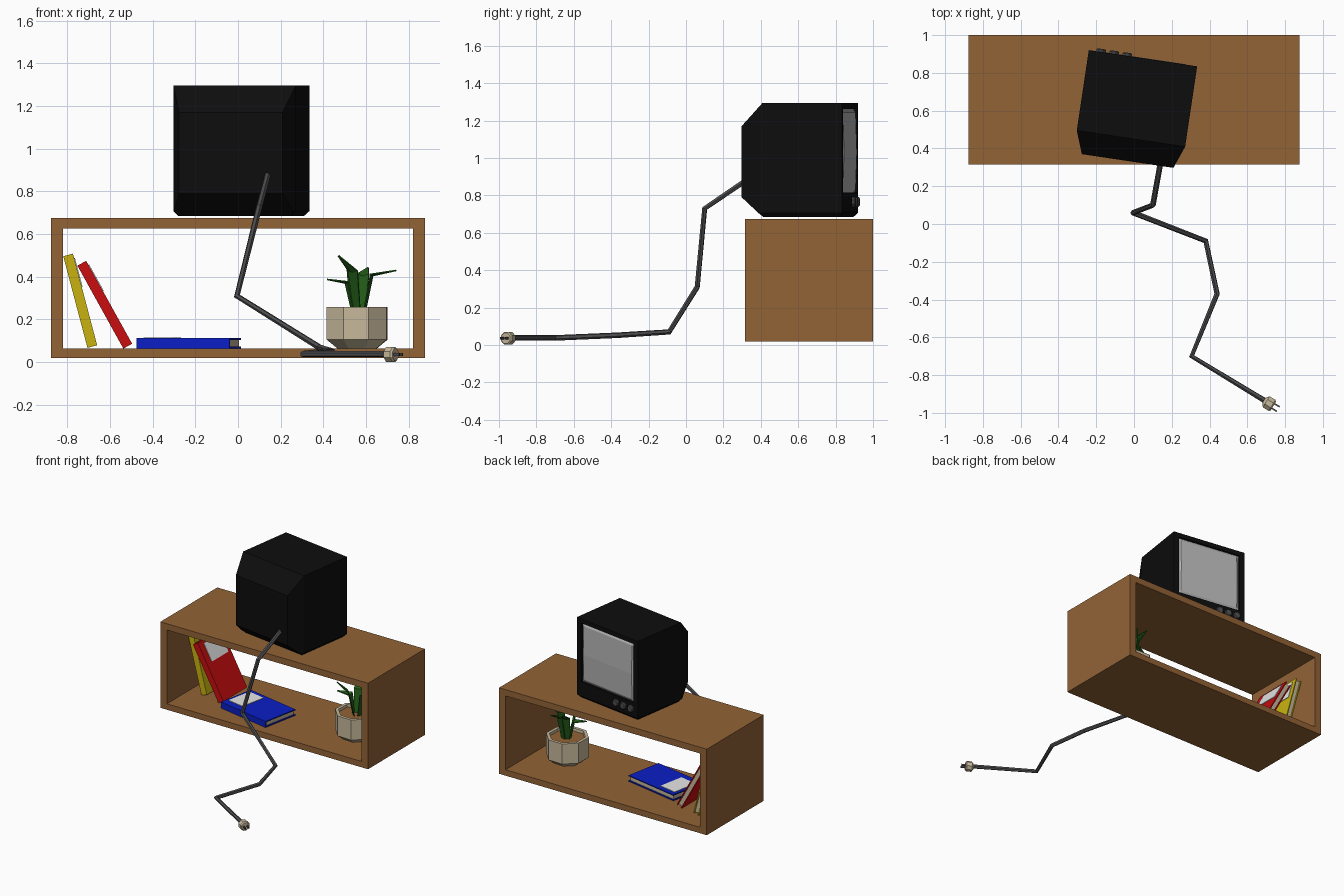
import bpy, bmesh
from math import radians, sin, cos, pi
from mathutils import Vector, Matrix

cube = bpy.data.objects.get("Cube")
if cube:
    bpy.data.objects.remove(cube, do_unlink=True)


def material(name, r, g, b):
    m = bpy.data.materials.new(name)
    m.use_nodes = True
    m.diffuse_color = (r, g, b, 1)
    node = next(n for n in m.node_tree.nodes if n.type == "BSDF_PRINCIPLED")
    node.inputs["Base Color"].default_value = (r, g, b, 1)
    return m


WOOD = material("wood", .29, .125, .037)
BLACK = material("black_plastic", .004, .004, .004)
GREY = material("dark_grey", .075, .075, .08)
GLASS = material("screen_grey", .47, .47, .47)
YELLOW = material("yellow_cover", .58, .45, .005)
RED = material("red_cover", .58, .004, .005)
BLUE = material("blue_cover", .003, .013, .55)
CREAM = material("cream", .57, .48, .33)
GREEN = material("leaf_green", .016, .105, .009)
WHITE = material("white_label", .8, .8, .8)


def finish(name, bm, mat, matrix=Matrix()):
    bmesh.ops.recalc_face_normals(bm, faces=bm.faces)
    mesh = bpy.data.meshes.new(name)
    bm.to_mesh(mesh)
    bm.free()
    mesh.materials.append(mat)
    ob = bpy.data.objects.new(name, mesh)
    ob.matrix_world = matrix
    bpy.context.collection.objects.link(ob)
    return ob


def box(name, lo, hi, mat, matrix=Matrix()):
    lo, hi = Vector(lo), Vector(hi)
    bm = bmesh.new()
    bmesh.ops.create_cube(bm, size=1)
    for v in bm.verts:
        v.co = (lo + hi) / 2 + v.co * (hi - lo)
    return finish(name, bm, mat, matrix)


def lathe(name, profile, sides, mat, matrix=Matrix()):
    """Closed ring-by-ring solid around local z; both ends are capped."""
    bm = bmesh.new()
    rings = []
    for r, z in profile:
        angles = [2 * pi * (i + .5) / sides for i in range(sides)]
        rings.append([bm.verts.new((r * cos(a), r * sin(a), z)) for a in angles])
    for a, b in zip(rings, rings[1:]):
        for i in range(sides):
            j = (i + 1) % sides
            bm.faces.new((a[i], a[j], b[j], b[i]))
    bm.faces.new(rings[0])
    bm.faces.new(rings[-1])
    return finish(name, bm, mat, matrix)


# Open shelf: one frame extruded from front to back
bm = bmesh.new()
loops = []
for y in (.315, 1):
    for x, z0, z1 in ((.875, .02, .675), (.82, .065, .627)):
        loops.append([bm.verts.new(c) for c in
                      ((-x, y, z0), (x, y, z0), (x, y, z1), (-x, y, z1))])
for a, b in ((0, 1), (2, 3), (0, 2), (1, 3)):
    for i in range(4):
        j = (i + 1) % 4
        bm.faces.new((loops[a][i], loops[a][j], loops[b][j], loops[b][i]))
finish("shelf", bm, WOOD)

# Television casing, tapered away from the screen
tv = Matrix.Translation((.0475, .8775, 0)) @ Matrix.Rotation(radians(-8.5), 4, "Z")
bm = bmesh.new()
sections = []
for y, x, z0, z1 in ((0, .29, .685, 1.295), (-.43, .29, .685, 1.295), (-.55, .245, .79, 1.17)):
    sections.append([bm.verts.new(c) for c in
                     ((-x, y, z0), (x, y, z0), (x, y, z1), (-x, y, z1))])
for a, b in zip(sections, sections[1:]):
    for i in range(4):
        j = (i + 1) % 4
        bm.faces.new((a[i], a[j], b[j], b[i]))
bm.faces.new(sections[-1])
face = bm.faces.new(sections[0])
bmesh.ops.recalc_face_normals(bm, faces=bm.faces)
# Recess for the screen
bmesh.ops.inset_individual(bm, faces=[face], thickness=.04)
for v in face.verts:
    v.co = (.25 if v.co.x > 0 else -.25, 0, 1.262 if v.co.z > 1 else .815)
recess = bmesh.ops.extrude_discrete_faces(bm, faces=[face])["faces"][0]
bmesh.ops.translate(bm, verts=recess.verts, vec=(0, -.02, 0))
# Chamfer around the base
low = [e for e in bm.edges if all(v.co.z < .69 and v.co.y > -.44 for v in e.verts)
       and any(v.co.y > -.1 for v in e.verts)]
bmesh.ops.bevel(bm, geom=low, offset=.022, segments=1, affect="EDGES")
finish("television_casing", bm, BLACK, tv)

# Slightly domed screen with sloping rim
bm = bmesh.new()
xs, zs = (-.25, -.23, .23, .25), (.815, .835, 1.03, 1.242, 1.262)
grid = []
for k, z in enumerate(zs):
    row = []
    for i, x in enumerate(xs):
        rim = i in (0, 3) or k in (0, 4)
        row.append(bm.verts.new((x, -.016 if rim else (.002 if k == 2 else -.005), z)))
    grid.append(row)
for a, b in zip(grid, grid[1:]):
    for i in range(3):
        bm.faces.new((a[i], a[i + 1], b[i + 1], b[i]))
screen = finish("screen", bm, GLASS, tv)
if screen.data.polygons[0].normal.y < 0:
    screen.data.flip_normals()

# Control knobs
for i in range(3):
    place = tv @ Matrix.Translation((-.225 + .07 * i, -.005, .765)) @ Matrix.Rotation(-pi / 2, 4, "X")
    lathe("knob_%d" % (i + 1), ((.028, 0), (.028, .016), (.022, .022)), 8, GREY, place)


# Books: spine on local -y, pages on the other sides, label on the cover
def book(name, mat, centre, rotation):
    m = Matrix.Translation(centre) @ rotation
    x, y, z, t = .222, .143, .0235, .008
    box(name + "_lower_cover", (-x, -y, -z), (x, y, -z + t), mat, m)
    box(name + "_upper_cover", (-x, -y, z - t), (x, y, z), mat, m)
    box(name + "_spine", (-x, -y, -z + t), (x, -y + t, z - t), mat, m)
    box(name + "_pages", (-x + t, -y + t, -z + t), (x - t, y - t, z - t), CREAM, m)
    box(name + "_label", (-.2, -.09, z), (-.06, .11, z + .004), WHITE, m)


book("blue_book", BLUE, (-.23, .57, .0885), Matrix.Rotation(radians(-11), 4, "Z"))
book("red_book", RED, (-.624, .675, .269), Matrix.Rotation(radians(61), 4, "Y"))
book("yellow_book", YELLOW, (-.739, .71, .2875), Matrix.Rotation(radians(75.2), 4, "Y"))

# Plant pot and soil
pot = Matrix.Translation((.558, .63, 0)) @ Matrix.Rotation(radians(-2), 4, "Z")
lathe("plant_pot", ((.1, .065), (.152, .105), (.152, .258), (.128, .258), (.124, .225)), 8, CREAM, pot)
lathe("soil", ((.125, .226), (.125, .238)), 8, WOOD, pot)


# Bent, folded leaves
def leaf(name, points, widths):
    pts = [Vector(p) for p in points]
    out = pts[-1] - pts[0]
    side = Vector((-out.y, out.x, 0)).normalized()
    bm = bmesh.new()
    rows = []
    for p, w in zip(pts, widths):
        rows.append([bm.verts.new(p + side * w * s + Vector((0, 0, abs(s) * w * .3)))
                     for s in (-1, 0, 1)])
    for a, b in zip(rows, rows[1:]):
        for i in range(2):
            bm.faces.new((a[i], a[i + 1], b[i + 1], b[i]))
    ob = finish(name, bm, GREEN)
    ob.modifiers.new("thickness", "SOLIDIFY").thickness = .006


tips = (((.54, .63), (.51, .63, .37), (.418, .6, .39)),
        ((.56, .60), (.54, .56, .42), (.472, .52, .5)),
        ((.59, .62), (.625, .61, .405), (.74, .59, .432)),
        ((.575, .66), (.585, .69, .40), (.61, .76, .44)),
        ((.55, .65), (.54, .68, .40), (.51, .75, .46)))
for n, (base, mid, tip) in enumerate(tips):
    leaf("leaf_%d" % (n + 1), ((*base, .235), mid, tip), (.022, .032, .003))

# Power cable
path = ((.145, .35, .9), (.1, .1, .73), (-.005, .06, .31), (.38, -.09, .07),
        (.44, -.37, .052), (.305, -.7, .038), (.7, -.94, .038))
curve = bpy.data.curves.new("cable", "CURVE")
curve.dimensions = "3D"
curve.bevel_depth = .015
curve.bevel_resolution = 1
curve.use_fill_caps = True
spline = curve.splines.new("POLY")
spline.points.add(len(path) - 1)
for p, c in zip(spline.points, path):
    p.co = (*c, 1)
curve.materials.append(GREY)
cable = bpy.data.objects.new("cable", curve)
bpy.context.collection.objects.link(cable)
for s in bpy.context.selected_objects:
    s.select_set(False)
cable.select_set(True)
bpy.context.view_layer.objects.active = cable
bpy.ops.object.convert(target="MESH")
for p in cable.data.polygons:
    p.use_smooth = False

# Plug with two prongs
along = Vector(path[-1]) - Vector(path[-2])
plug = Matrix.Translation((.688, -.934, .036)) @ along.to_track_quat("Z", "Y").to_matrix().to_4x4()
lathe("plug", ((.018, 0), (.037, .014), (.037, .05), (.03, .058)), 8, CREAM, plug)
for s in (-1, 1):
    box("prong", (s * .014 - .004, -.007, .05), (s * .014 + .004, .007, .088), GREY, plug)
